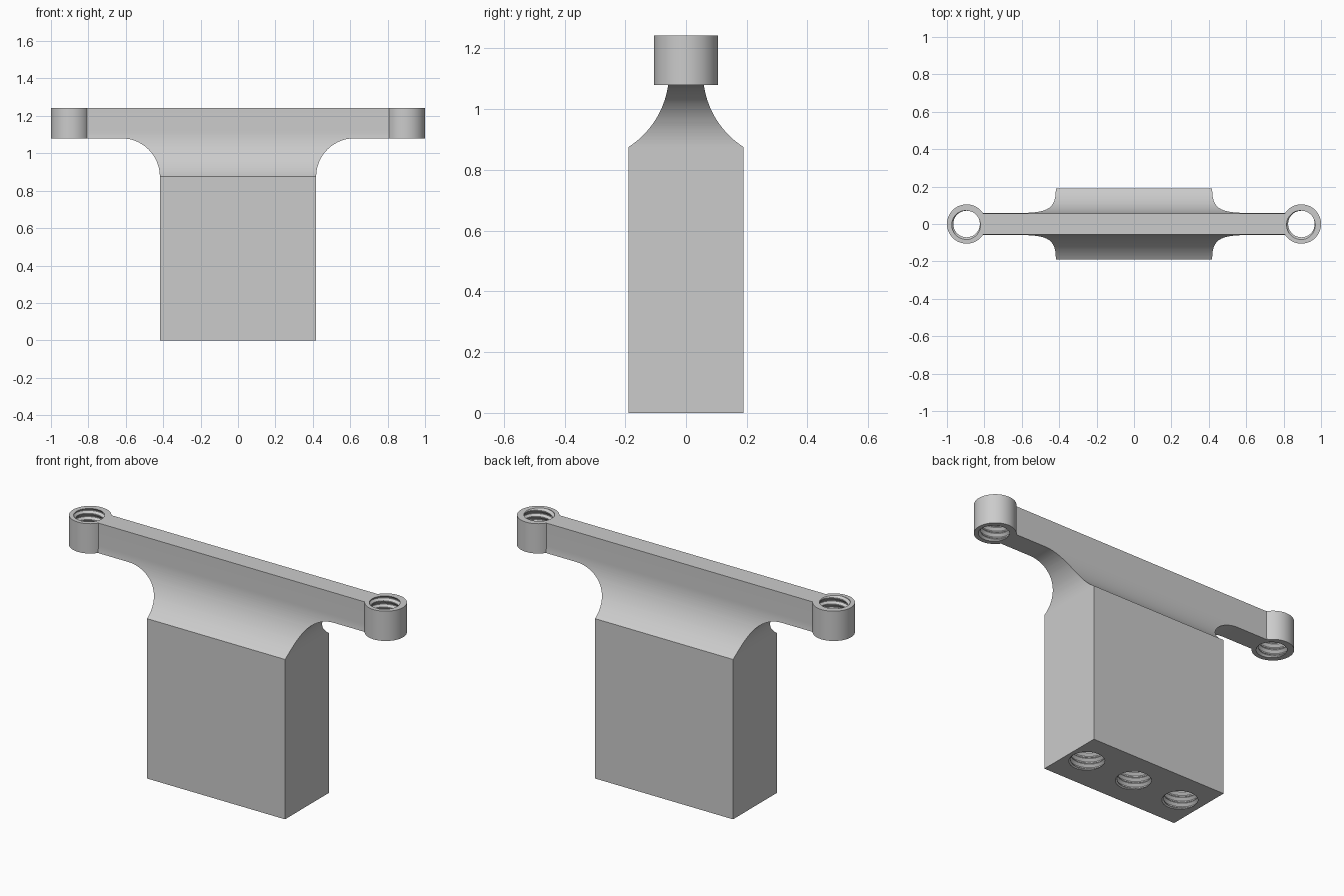
import bpy, bmesh
from math import sin, cos, pi, sqrt, atan2
from mathutils import Vector

cube = bpy.data.objects.get("Cube")
if cube:
    bpy.data.objects.remove(cube, do_unlink=True)

grey = bpy.data.materials.new("plain grey")
grey.use_nodes = True
grey.diffuse_color = (0.6, 0.6, 0.6, 1)
grey.node_tree.nodes["Principled BSDF"].inputs["Base Color"].default_value = (0.6, 0.6, 0.6, 1)

TOP, ARM_Z, SHOULDER = 1.243, 1.08, 0.875
BLOCK_X, BLOCK_Y, ARM_Y = 0.418, 0.19, 0.056
BOSS_X, BOSS_R = 0.895, 0.105


def make_object(name, bm):
    bmesh.ops.recalc_face_normals(bm, faces=bm.faces)
    mesh = bpy.data.meshes.new(name)
    bm.to_mesh(mesh)
    bm.free()
    mesh.materials.append(grey)
    obj = bpy.data.objects.new(name, mesh)
    bpy.context.collection.objects.link(obj)
    return obj


def prism(name, half, place, depth):
    """Mirror a half outline, then extrude it along depth."""
    outline = half + [(-u, v) for u, v in reversed(half)]
    bm = bmesh.new()
    face = bm.faces.new([bm.verts.new(place(u, v)) for u, v in outline])
    ext = bmesh.ops.extrude_face_region(bm, geom=[face])
    moved = [g for g in ext["geom"] if isinstance(g, bmesh.types.BMVert)]
    bmesh.ops.translate(bm, verts=moved, vec=depth)
    return make_object(name, bm)


def arc(cu, cv, r, start, end, steps=28):
    angles = [start + (end - start) * i / steps for i in range(steps + 1)]
    return [(cu + r * cos(a), cv + r * sin(a)) for a in angles]


def boss(name, x):
    bm = bmesh.new()
    bmesh.ops.create_cone(bm, cap_ends=True, segments=72, radius1=BOSS_R,
                          radius2=BOSS_R, depth=TOP - ARM_Z)
    bmesh.ops.translate(bm, verts=bm.verts, vec=(x, 0, (TOP + ARM_Z) / 2))
    return make_object(name, bm)


def thread_cutter(name, x, z, length, minor, major, pitch, n=40):
    """Closed helical plug: one thread profile swept up the hole."""
    profile = [(0, minor), (0.15, minor), (0.45, major), (0.6, major)]
    m, steps = len(profile), int(length / pitch) * n
    bm = bmesh.new()
    rows = []
    for t in range(steps + 1):
        a = 2 * pi * t / n
        rows.append([bm.verts.new((x + r * cos(a), r * sin(a), z + pitch * (t / n + h)))
                     for h, r in profile])
    # the last turn's upper edge
    for t in range(steps + 1, steps + n + 1):
        a = 2 * pi * t / n
        rows.append([bm.verts.new((x + minor * cos(a), minor * sin(a), z + pitch * t / n))])

    def vert(t, k):
        return rows[t][k] if k < m else rows[t + n][0]

    for t in range(steps):
        for k in range(m):
            bm.faces.new([vert(t, k), vert(t + 1, k), vert(t + 1, k + 1), vert(t, k + 1)])
    # end caps
    for first, cz in ((0, z), (steps, z + pitch * (steps / n + 1))):
        loop = [vert(t, 0) for t in range(first, first + n + 1)]
        loop += [vert(first, k) for k in range(m - 1, 0, -1)]
        centre = bm.verts.new((x, 0, cz))
        for a, b in zip(loop, loop[1:] + loop[:1]):
            bm.faces.new([a, b, centre])
    return make_object(name, bm)


def combine(target, tool, operation):
    mod = target.modifiers.new(operation.lower(), "BOOLEAN")
    mod.operation, mod.solver, mod.object = operation, "EXACT", tool
    tool.hide_render = True
    bpy.context.view_layer.objects.active = target
    bpy.ops.object.modifier_apply(modifier=mod.name)
    bpy.data.objects.remove(tool, do_unlink=True)


# T-shaped front outline with rounded armpits
r = ARM_Z - SHOULDER
front = [(BLOCK_X, 0)] + arc(BLOCK_X + r, SHOULDER, r, pi, pi / 2)
front += [(BOSS_X, ARM_Z), (BOSS_X, TOP)]
bracket = prism("bracket", front, lambda u, v: Vector((u, -0.3, v)), (0, 0.6, 0))

# Side outline: thick block sweeping into the thin arm
blend_z = 1.12
dy, dz = BLOCK_Y - ARM_Y, blend_z - SHOULDER
R = (dy * dy + dz * dz) / (2 * dy)
start = atan2(-dz, dy - R) + 2 * pi
side = [(BLOCK_Y, 0)] + arc(ARM_Y + R, blend_z, R, start, pi) + [(ARM_Y, TOP)]
combine(bracket, prism("side_outline", side, lambda u, v: Vector((-1.2, u, v)), (2.4, 0, 0)),
        "INTERSECT")

# Threaded bosses on the arm ends
for label, s in (("left", 1), ("right", -1)):
    combine(bracket, boss(label + "_boss", s * BOSS_X), "UNION")
for label, s in (("left", 1), ("right", -1)):
    combine(bracket, thread_cutter(label + "_boss_thread", s * BOSS_X, ARM_Z - 0.083,
                                   0.3, 0.071, 0.083, 0.034), "DIFFERENCE")

# Blind threaded holes under the block
for i in (-1, 0, 1):
    combine(bracket, thread_cutter("base_thread", i * 0.3, -0.083, 0.55,
                                   0.083, 0.096, 0.032), "DIFFERENCE")

bpy.ops.object.select_all(action="DESELECT")
bracket.select_set(True)
bpy.context.view_layer.objects.active = bracket
bpy.ops.object.shade_smooth_by_angle()
